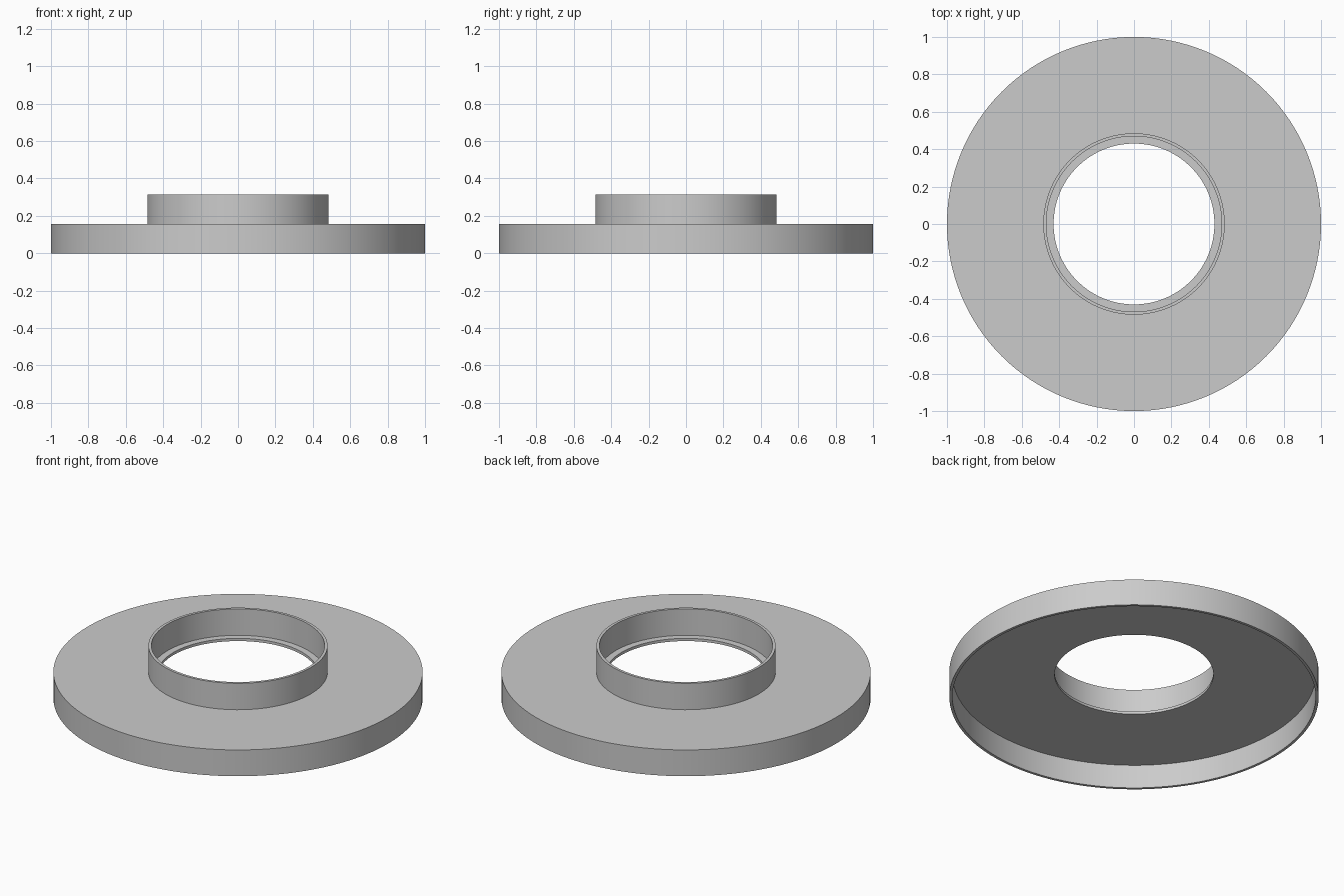
import bpy
import bmesh
import math

cube = bpy.data.objects.get("Cube")
if cube:
    bpy.data.objects.remove(cube, do_unlink=True)

# Main dimensions
WALL = 0.016
OUTER_R, COLLAR_R, HOLE_R = 1.0, 0.485, 0.43
PLATE_TOP, COLLAR_TOP = 0.157, 0.315
SEGMENTS = 128

grey = bpy.data.materials.new("plain_grey")
grey.use_nodes = True
colour = (0.6, 0.6, 0.6, 1.0)
grey.diffuse_color = colour
grey.node_tree.nodes["Principled BSDF"].inputs["Base Color"].default_value = colour


def lathe(name, profile, material):
    """Revolve a closed (radius, height) profile around the z axis."""
    bm = bmesh.new()
    verts = [bm.verts.new((r, 0, z)) for r, z in profile]
    edges = [bm.edges.new((a, b)) for a, b in zip(verts, verts[1:] + verts[:1])]
    bmesh.ops.spin(bm, geom=verts + edges, cent=(0, 0, 0), axis=(0, 0, 1),
                   angle=math.tau, steps=SEGMENTS, use_merge=True)
    bmesh.ops.remove_doubles(bm, verts=bm.verts, dist=1e-5)
    bmesh.ops.recalc_face_normals(bm, faces=bm.faces)
    mesh = bpy.data.meshes.new(name)
    bm.to_mesh(mesh)
    bm.free()
    mesh.materials.append(material)
    obj = bpy.data.objects.new(name, mesh)
    bpy.context.collection.objects.link(obj)
    bpy.ops.object.select_all(action="DESELECT")
    obj.select_set(True)
    bpy.context.view_layer.objects.active = obj
    bpy.ops.object.shade_smooth_by_angle(angle=math.radians(30))
    return obj


# Thin plate with a skirt hanging below its edge and a collar above its hole
lathe("flanged_collar_ring", [
    (HOLE_R, PLATE_TOP - WALL),
    (OUTER_R - WALL, PLATE_TOP - WALL),
    (OUTER_R - WALL, 0),
    (OUTER_R, 0),
    (OUTER_R, PLATE_TOP),
    (COLLAR_R, PLATE_TOP),
    (COLLAR_R, COLLAR_TOP),
    (COLLAR_R - WALL, COLLAR_TOP),
    (COLLAR_R - WALL, PLATE_TOP),
    (HOLE_R, PLATE_TOP),
], grey)
